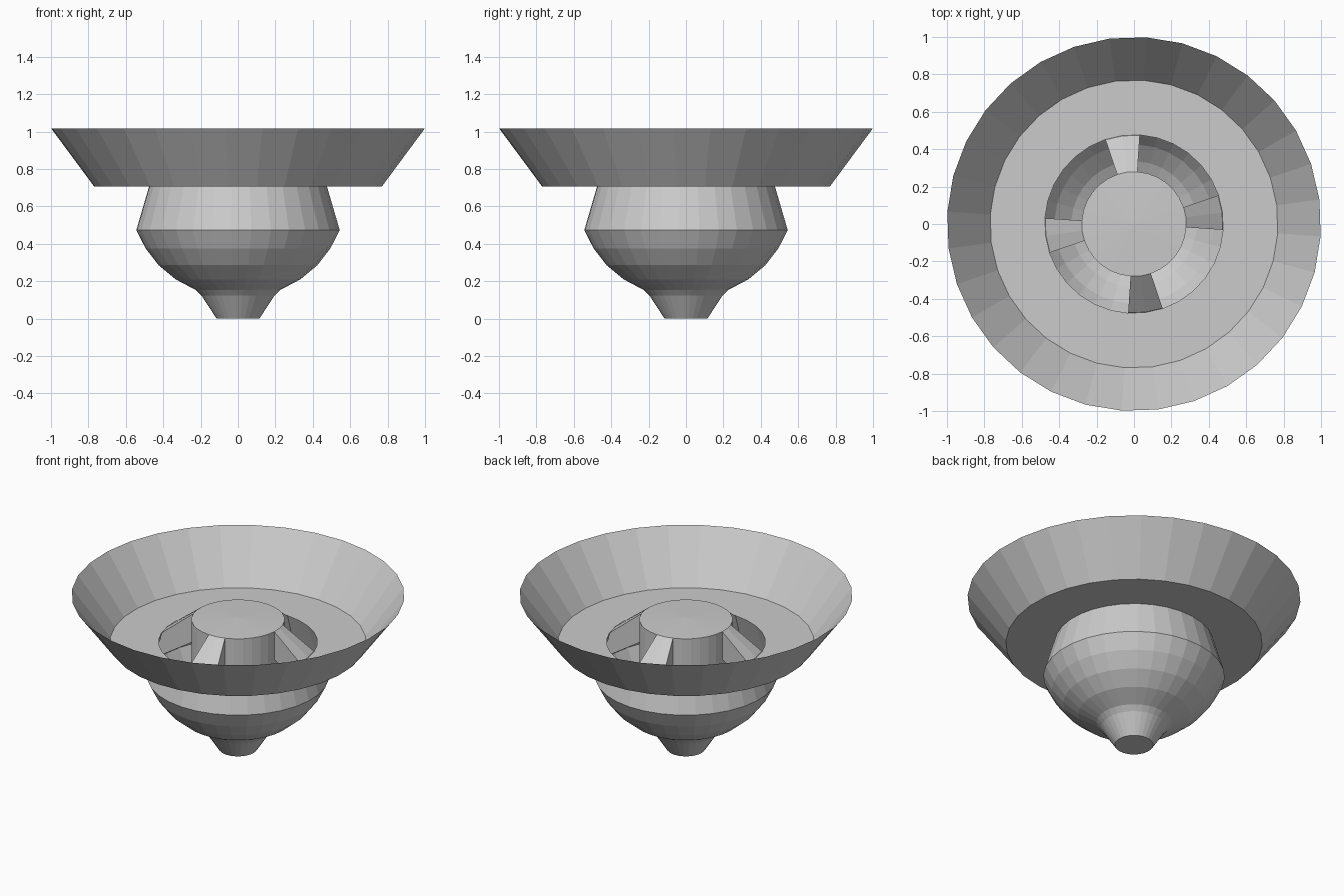
import bpy, bmesh
from math import cos, sin, pi, radians

if "Cube" in bpy.data.objects:
    bpy.data.objects.remove(bpy.data.objects["Cube"])

SIDES = 32
PHASE = radians(7.5)


def point(r, z, step):
    a = PHASE + 2 * pi * step / SIDES
    return (r * cos(a), r * sin(a), z)


def finish(name, bm):
    bmesh.ops.remove_doubles(bm, verts=bm.verts, dist=1e-5)
    mesh = bpy.data.meshes.new(name)
    bm.to_mesh(mesh)
    bm.free()
    obj = bpy.data.objects.new(name, mesh)
    bpy.context.collection.objects.link(obj)
    return obj


def lathe(name, profile):
    """Revolve (radius, z) points; a zero radius closes to a centre point."""
    bm = bmesh.new()
    rings = []
    for r, z in profile:
        if r == 0:
            rings.append([bm.verts.new((0, 0, z))] * SIDES)
        else:
            rings.append([bm.verts.new(point(r, z, i)) for i in range(SIDES)])
    for low, high in zip(rings, rings[1:]):
        for i in range(SIDES):
            j = (i + 1) % SIDES
            corners = list(dict.fromkeys((low[i], low[j], high[j], high[i])))
            bm.faces.new(corners)
    return finish(name, bm)


def fin(name, centre):
    """Sloping spoke covering two facets, from hub top down to the collar."""
    section = [(0.28, 0.855), (0.28, 0.67), (0.525, 0.53), (0.475, 0.705)]
    bm = bmesh.new()
    cuts = [[bm.verts.new(point(r, z, centre + s)) for r, z in section]
            for s in (-1, 0, 1)]
    for a, b in zip(cuts, cuts[1:]):
        for i in range(4):
            j = (i + 1) % 4
            bm.faces.new((a[i], a[j], b[j], b[i]))
    bm.faces.new(cuts[0][::-1])
    bm.faces.new(cuts[-1])
    bmesh.ops.recalc_face_normals(bm, faces=bm.faces)
    return finish(name, bm)


# Closed foot, short neck, rounded bowl and tapered collar
lathe("bowl_body", [(0, 0), (0.115, 0), (0.195, 0.122), (0.225, 0.152),
                    (0.335, 0.21), (0.425, 0.285), (0.495, 0.375),
                    (0.545, 0.473), (0.477, 0.705)])

# Flat ledge and flared rim
lathe("flared_rim", [(0.477, 0.705), (0.77, 0.705), (1.0, 1.015)])

# Central hub with a very shallow cap
lathe("central_hub", [(0.28, 0.19), (0.28, 0.855), (0, 0.865)])

# Four spokes joining hub and collar
for k in range(4):
    fin(f"spoke_{k + 1}", k * SIDES // 4)
